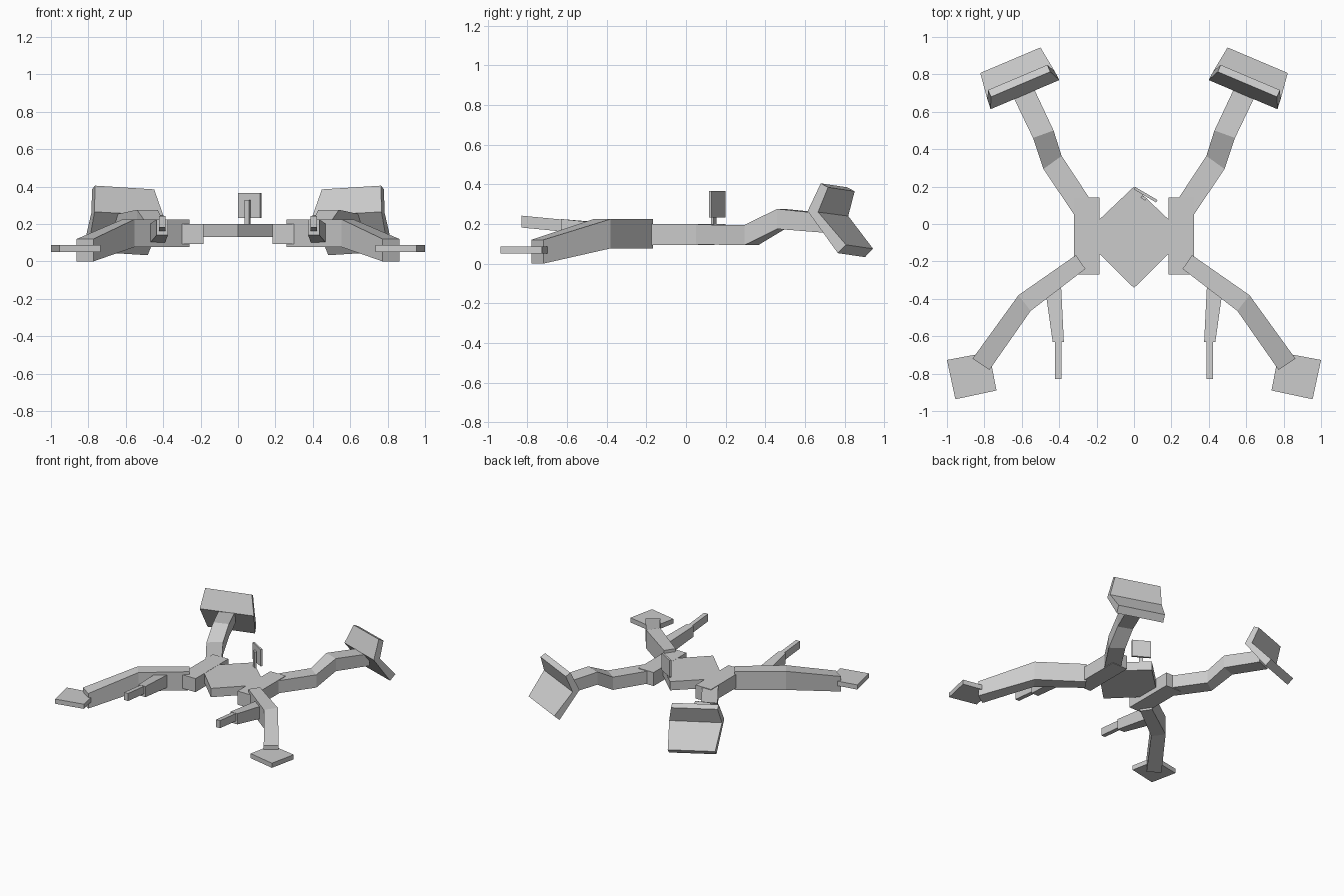
import bpy
import bmesh


def loft(name, rings, mirror=True):
    """Join equal-length rings of points into a closed solid."""
    bm = bmesh.new()
    loops = [[bm.verts.new(p) for p in ring] for ring in rings]
    n = len(loops[0])
    for a, b in zip(loops, loops[1:]):
        for i in range(n):
            j = (i + 1) % n
            bm.faces.new((a[i], a[j], b[j], b[i]))
    bm.faces.new(loops[0][::-1])
    bm.faces.new(loops[-1])
    bmesh.ops.recalc_face_normals(bm, faces=bm.faces)
    me = bpy.data.meshes.new(name)
    bm.to_mesh(me)
    bm.free()
    ob = bpy.data.objects.new(name, me)
    bpy.context.collection.objects.link(ob)
    if mirror:
        ob.modifiers.new("mirror", 'MIRROR').use_mirror_merge = False
    return ob


def slab(name, outline, z0, z1, mirror=True):
    """Extrude a plan outline from z0 to z1."""
    return loft(name, [[(x, y, z) for x, y in outline] for z in (z0, z1)], mirror)


def limb(name, stations):
    """Box limb through stations of (inner xy, outer xy, bottom z, top z)."""
    return loft(name, [[(*a, lo), (*b, lo), (*b, hi), (*a, hi)]
                       for a, b, lo, hi in stations])


# Central body
half = [(0.2, 0.01), (0.19, -0.155)]
slab("body", [(0, 0.2), *half, (0, -0.342), (-0.19, -0.155), (-0.2, 0.01)],
     0.13, 0.2, False)

# Side blocks carrying the legs
slab("hip_block", [(0.185, -0.27), (0.32, -0.27), (0.32, 0.143), (0.185, 0.143)],
     0.093, 0.201)

# Front legs with flat feet
limb("front_leg", [
    ((0.26, -0.24), (0.31, -0.166), 0.077, 0.225),
    ((0.553, -0.465), (0.617, -0.38), 0.077, 0.225),
    ((0.773, -0.78), (0.863, -0.72), 0.0, 0.12)])
slab("front_foot", [(0.775, -0.685), (1.0, -0.727), (0.955, -0.937), (0.735, -0.89)],
     0.05, 0.087)

# Rear legs
limb("rear_leg", [
    ((0.20, 0.08), (0.30, 0.02), 0.098, 0.197),
    ((0.387, 0.364), (0.484, 0.294), 0.093, 0.195),
    ((0.43, 0.50), (0.54, 0.46), 0.175, 0.276),
    ((0.55, 0.755), (0.66, 0.71), 0.155, 0.25)])

# Rear V-shaped claws: profile of (outward distance, height, half width)
claw = [(0.865, 0.255, 0.20), (0.925, 0.395, 0.172), (0.965, 0.375, 0.172),
        (0.92, 0.25, 0.195), (1.065, 0.085, 0.175), (1.02, 0.043, 0.175)]
rings = []
for side in (-1, 1):
    ring = []
    for u, z, hw in claw:
        w = 0.267 + side * hw
        ring.append((0.39 * u + 0.92 * w, 0.92 * u - 0.39 * w, z + side * 0.01))
    rings.append(ring)
loft("rear_claw", rings)

# Guns under the front legs
limb("gun_mount", [
    ((0.39, -0.33), (0.47, -0.38), 0.10, 0.20),
    ((0.375, -0.63), (0.435, -0.63), 0.14, 0.225)])
limb("gun_barrel", [
    ((0.388, -0.60), (0.422, -0.60), 0.16, 0.22),
    ((0.388, -0.83), (0.422, -0.83), 0.182, 0.242)])

# Sensor mast and panel
slab("sensor_post", [(0.035, 0.14), (0.06, 0.125), (0.068, 0.138), (0.043, 0.153)],
     0.19, 0.328, False)
slab("sensor_panel", [(0, 0.185), (0.118, 0.115), (0.126, 0.128), (0.006, 0.198)],
     0.232, 0.366, False)
